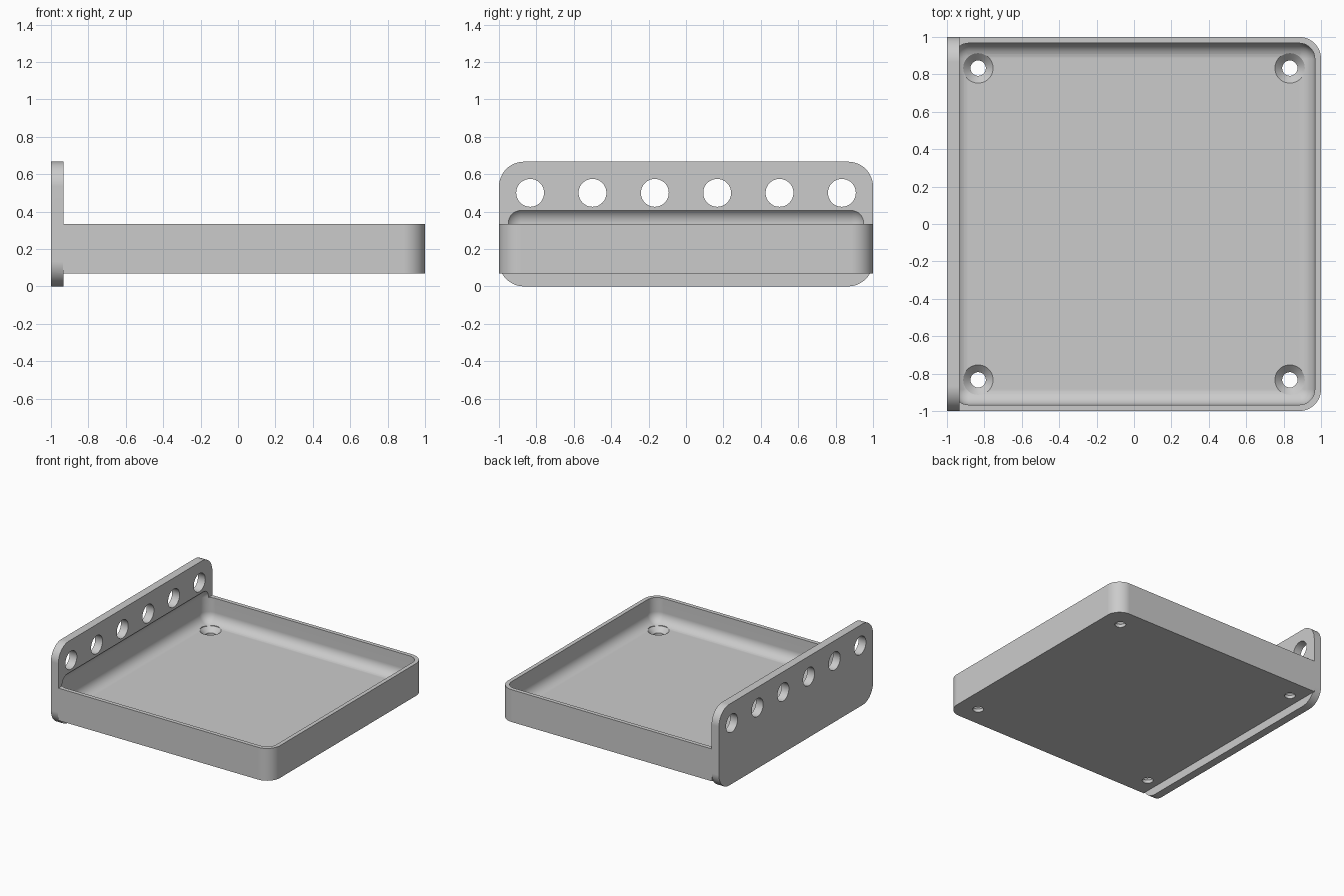
import bpy, bmesh, math
from mathutils import Matrix, Vector

if "Cube" in bpy.data.objects:
    bpy.data.objects.remove(bpy.data.objects["Cube"])

grey = bpy.data.materials.new("light_grey")
grey.diffuse_color = (0.6, 0.6, 0.6, 1)
grey.use_nodes = True
grey.node_tree.nodes["Principled BSDF"].inputs["Base Color"].default_value = grey.diffuse_color


def to_object(name, bm):
    bmesh.ops.recalc_face_normals(bm, faces=bm.faces)
    me = bpy.data.meshes.new(name)
    bm.to_mesh(me)
    bm.free()
    me.materials.append(grey)
    ob = bpy.data.objects.new(name, me)
    bpy.context.collection.objects.link(ob)
    return ob


def box(name, lo, hi, radius, segments, pick=lambda d, mid: True):
    """Box with the edges chosen by pick(direction, midpoint) rounded."""
    lo, hi = Vector(lo), Vector(hi)
    bm = bmesh.new()
    size = hi - lo
    bmesh.ops.create_cube(bm, size=1, matrix=Matrix.Translation((lo + hi) / 2)
                          @ Matrix.Diagonal((*size, 1)))
    edges = [e for e in bm.edges
             if pick((e.verts[0].co - e.verts[1].co).normalized(),
                     (e.verts[0].co + e.verts[1].co) / 2)]
    bmesh.ops.bevel(bm, geom=edges, offset=radius, segments=segments,
                    profile=0.5, affect='EDGES', clamp_overlap=False)
    return to_object(name, bm)


def turned(name, profile, matrix, n=48):
    """Closed turned solid from (radius, height) pairs."""
    bm = bmesh.new()
    rings = [[bm.verts.new(matrix @ Vector((r * math.cos(2 * math.pi * i / n),
                                            r * math.sin(2 * math.pi * i / n), h)))
              for i in range(n)] for r, h in profile]
    for a, b in zip(rings, rings[1:]):
        for i in range(n):
            j = (i + 1) % n
            bm.faces.new((a[i], a[j], b[j], b[i]))
    bm.faces.new(rings[0][::-1])
    bm.faces.new(rings[-1])
    return to_object(name, bm)


def combine(target, other, operation):
    bpy.context.view_layer.objects.active = target
    m = target.modifiers.new(operation.lower(), 'BOOLEAN')
    m.operation, m.solver, m.object = operation, 'EXACT', other
    bpy.ops.object.modifier_apply(modifier=m.name)
    bpy.data.objects.remove(other)


# Tray block, rounded at the two free upright corners
tray = box("tray_with_mounting_plate", (-0.936, -1, 0.068), (1, 1, 0.3333), 0.1167, 12,
           lambda d, mid: abs(d.z) > 0.9 and mid.x > 0)

# Upright plate, rounded in side profile
plate = box("mounting_plate", (-1, -1, 0), (-0.9333, 1, 0.6667), 0.1333, 12,
            lambda d, mid: abs(d.x) > 0.9)
combine(tray, plate, 'UNION')

# Rounded cavity, which also scoops a little out of the plate
cavity = box("cavity_cutter", (-0.9667, -0.9667, 0.1333), (0.9667, 0.9667, 0.4222),
             0.0833, 10)
combine(tray, cavity, 'DIFFERENCE')

# Countersunk screw holes in the floor
for x in (-0.8333, 0.8333):
    for y in (-0.8333, 0.8333):
        hole = turned("screw_cutter", [(0.041, 0), (0.041, 0.0943), (0.08, 0.1333), (0.08, 0.2)],
                      Matrix.Translation((x, y, 0)))
        combine(tray, hole, 'DIFFERENCE')

# Row of six holes through the plate
for i in range(6):
    hole = turned("plate_hole_cutter", [(0.0745, -0.1), (0.0745, 0.15)],
                  Matrix.Translation((-1, -0.8333 + i / 3, 0.5))
                  @ Matrix.Rotation(math.pi / 2, 4, 'Y'))
    combine(tray, hole, 'DIFFERENCE')

# Smooth fillets, crisp edges
bpy.ops.object.select_all(action='DESELECT')
tray.select_set(True)
bpy.context.view_layer.objects.active = tray
bpy.ops.object.shade_smooth_by_angle(angle=math.radians(25))
w = tray.modifiers.new("even_shading", 'WEIGHTED_NORMAL')
w.keep_sharp = True
